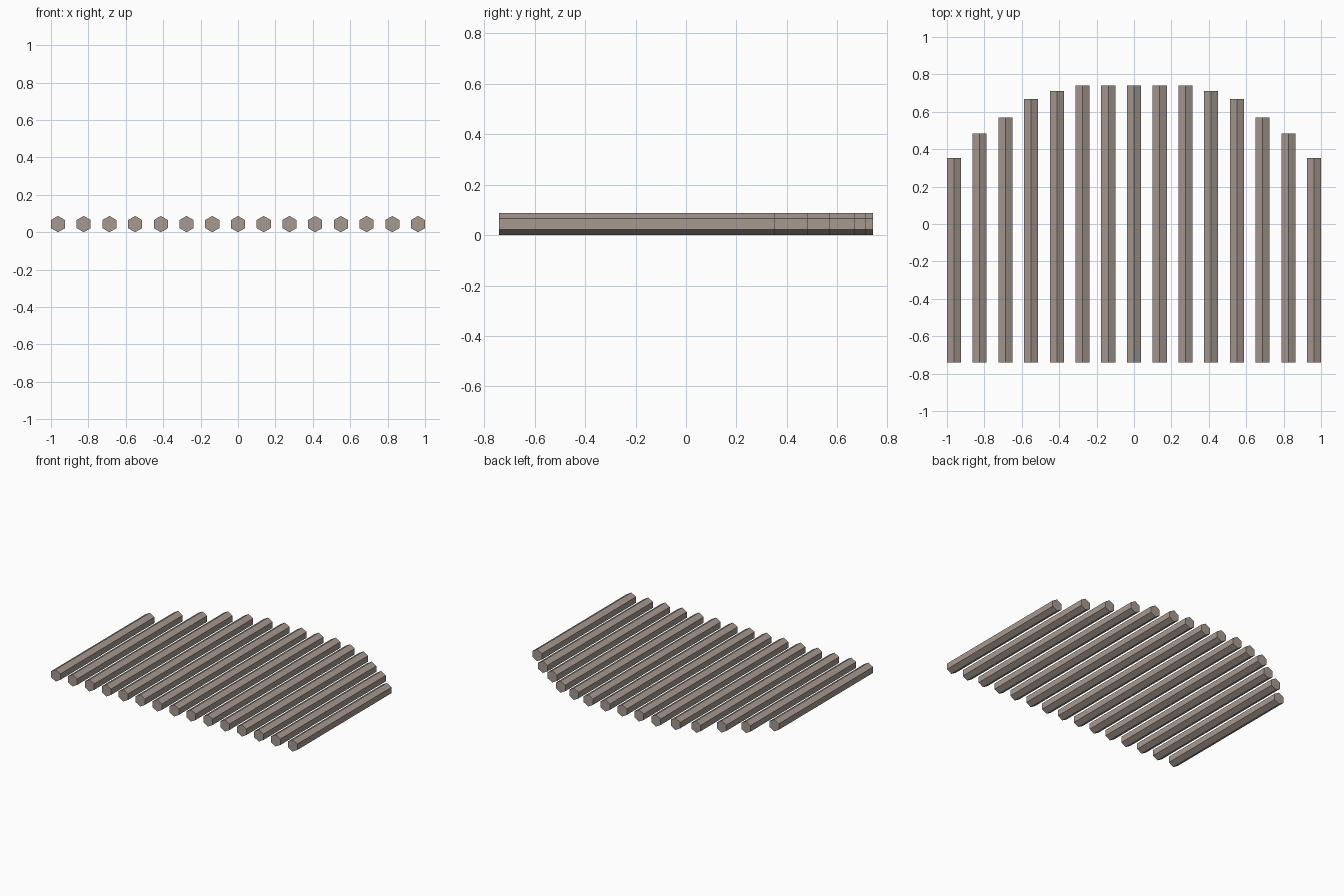
import bpy, math

if "Cube" in bpy.data.objects:
    bpy.data.objects.remove(bpy.data.objects["Cube"])

# Hexagonal bars laid side by side, front ends flush, back ends forming an arch
RADIUS = 0.0435
SPACING = 0.1375
FRONT = -0.741
BACK = [0.741, 0.741, 0.741, 0.711, 0.669, 0.569, 0.483, 0.352]  # centre to outermost

stone = bpy.data.materials.new("warm_grey_stone")
stone.diffuse_color = (0.38, 0.32, 0.28, 1)
stone.use_nodes = True
stone.node_tree.nodes["Principled BSDF"].inputs["Base Color"].default_value = stone.diffuse_color


def hex_bar(name, x, back):
    # Six-sided prism along y with a corner pointing up
    ring = [(x + RADIUS * math.sin(k * math.pi / 3),
             RADIUS + RADIUS * math.cos(k * math.pi / 3)) for k in range(6)]
    verts = [(px, y, pz) for y in (FRONT, back) for px, pz in ring]
    faces = [(k, k + 6, (k + 1) % 6 + 6, (k + 1) % 6) for k in range(6)]
    faces += [tuple(range(6)), tuple(range(11, 5, -1))]
    mesh = bpy.data.meshes.new(name)
    mesh.from_pydata(verts, [], faces)
    mesh.materials.append(stone)
    bpy.context.collection.objects.link(bpy.data.objects.new(name, mesh))


# Fifteen bars, symmetric about the centre
for i in range(-7, 8):
    hex_bar(f"hex_bar_{i + 8:02d}", i * SPACING, BACK[abs(i)])
